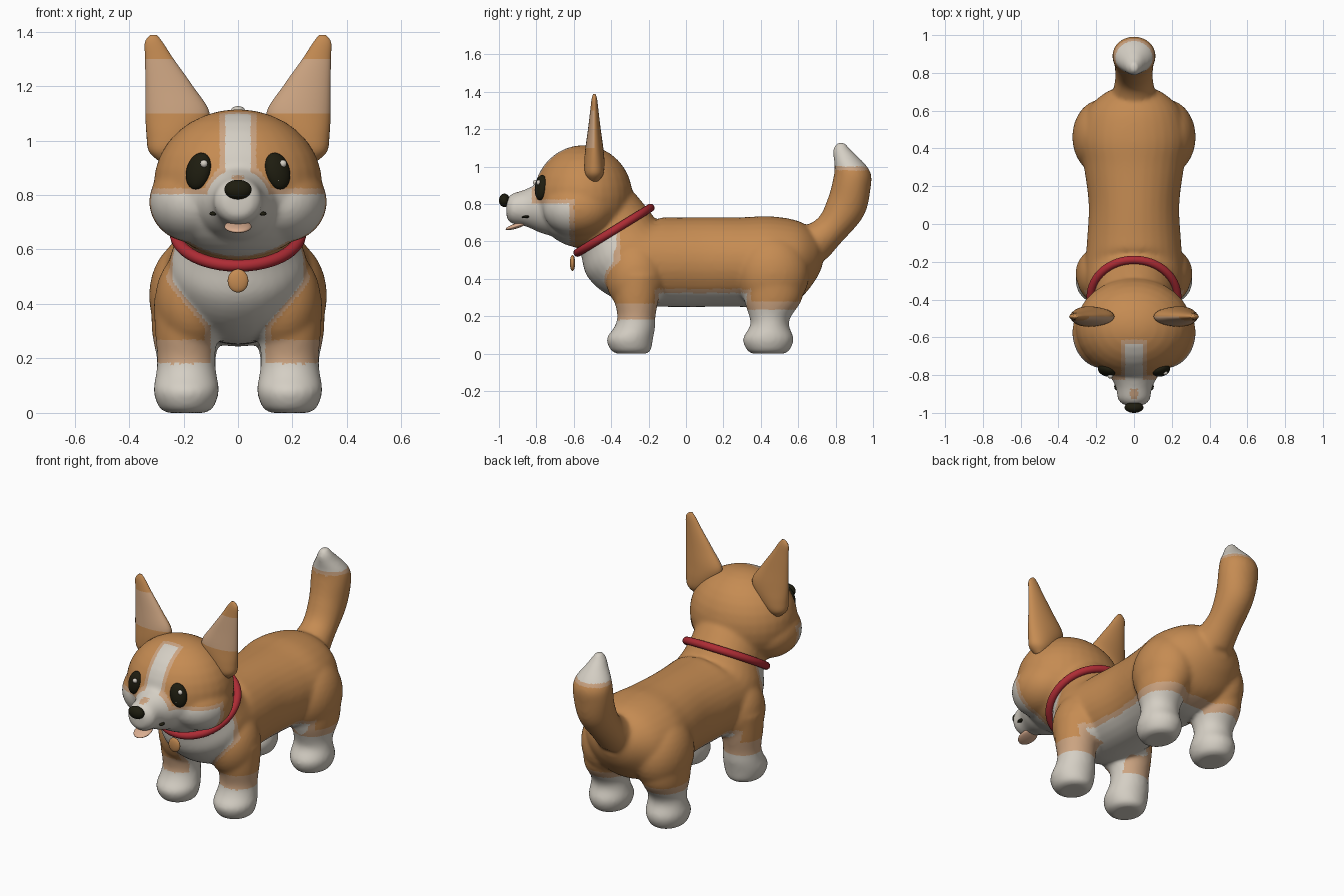
import bpy, bmesh, math
from mathutils import Matrix, Vector, Euler

cube = bpy.data.objects.get("Cube")
if cube:
    bpy.data.objects.remove(cube, do_unlink=True)


def material(name, rgb):
    m = bpy.data.materials.new(name)
    m.use_nodes = True
    m.diffuse_color = (*rgb, 1)
    for node in m.node_tree.nodes:
        if node.type == 'BSDF_PRINCIPLED':
            node.inputs["Base Color"].default_value = (*rgb, 1)
            node.inputs["Roughness"].default_value = 0.6
    return m


ORANGE = material("orange fur", (0.56, 0.26, 0.085))
WHITE = material("white fur", (0.66, 0.62, 0.55))
TAN = material("tan fur", (0.60, 0.37, 0.22))
BLACK = material("black", (0.013, 0.012, 0.005))
RED = material("red collar", (0.42, 0.025, 0.035))
PINK = material("pink tongue", (0.70, 0.42, 0.28))
FUR = [ORANGE, TAN, WHITE]


def ellipsoid(bm, centre, radii, rot=(0, 0, 0), seg=32):
    turn = Euler([math.radians(a) for a in rot]).to_matrix().to_4x4()
    mat = Matrix.Translation(centre) @ turn @ Matrix.Diagonal((*radii, 1))
    bmesh.ops.create_uvsphere(bm, u_segments=seg, v_segments=seg // 2, radius=1, matrix=mat)


def refine(rings, n=5):
    # spline through the rings
    out = []
    last = len(rings) - 1
    for i in range(last):
        quad = [rings[max(0, min(last, i + k))] for k in (-1, 0, 1, 2)]
        for j in range(n):
            t = j / n
            out.append([b + 0.5 * t * (c - a + t * (2*a - 5*b + 4*c - d + t * (3*(b - c) + d - a)))
                        for a, b, c, d in zip(*quad)])
    return out + [rings[-1]]


def loft(bm, rings, x=0, seg=32):
    # ring: x offset, y, z, half width, half depth, pitch in degrees
    loops = []
    for rx, y, z, a, b, pitch in refine(rings):
        p = math.radians(pitch)
        loop = []
        for k in range(seg):
            t = math.tau * k / seg
            d = b * math.sin(t)
            loop.append(bm.verts.new((x + rx + a * math.cos(t), y + d * math.cos(p), z + d * math.sin(p))))
        loops.append(loop)
    faces = [bm.faces.new(loops[0][::-1]), bm.faces.new(loops[-1])]
    for lo, hi in zip(loops, loops[1:]):
        for k in range(seg):
            m = (k + 1) % seg
            faces.append(bm.faces.new((lo[k], lo[m], hi[m], hi[k])))
    bmesh.ops.recalc_face_normals(bm, faces=faces)


def finish(name, bm, mats):
    mesh = bpy.data.meshes.new(name)
    for f in bm.faces:
        f.smooth = True
    bm.to_mesh(mesh)
    bm.free()
    for m in mats:
        mesh.materials.append(m)
    obj = bpy.data.objects.new(name, mesh)
    bpy.context.collection.objects.link(obj)
    return obj


def blob(name, mat, *args, **kw):
    bm = bmesh.new()
    ellipsoid(bm, *args, **kw)
    return finish(name, bm, [mat])


# Body: neck and torso, running from the head to the rump
bm = bmesh.new()
loft(bm, [(0, -.46, .78, .20, .20, 25), (0, -.385, .66, .215, .215, 32), (0, -.34, .56, .25, .24, 40),
          (0, -.25, .50, .26, .24, 65), (0, -.10, .49, .25, .24, 90), (0, .10, .49, .24, .24, 90),
          (0, .30, .49, .265, .24, 90), (0, .45, .49, .29, .245, 90), (0, .60, .50, .25, .21, 90),
          (0, .69, .52, .16, .13, 90), (0, .73, .53, .07, .06, 90)])

# Tail
loft(bm, [(0, .66, .58, .12, .12, -40), (0, .768, .66, .10, .09, -43), (0, .855, .785, .105, .107, -25),
          (0, .888, .915, .115, .104, -18), (0, .89, .99, .105, .097, -10), (0, .85, 1.06, .06, .063, 0),
          (0, .83, 1.10, .038, .042, 0), (0, .83, 1.13, .018, .02, 0)])

# Head, muzzle, cheeks, shoulders, thighs and legs
ellipsoid(bm, (0, -.55, .84), (.31, .265, .275))
loft(bm, [(0, -.96, .775, .05, .05, 90), (0, -.93, .775, .085, .08, 90), (0, -.86, .78, .098, .098, 90),
          (0, -.76, .78, .15, .14, 90), (0, -.62, .78, .18, .17, 90)])
for s in (-1, 1):
    ellipsoid(bm, (s * .165, -.575, .775), (.162, .19, .15))
    ellipsoid(bm, (s * .165, -.27, .41), (.14, .16, .19))
    ellipsoid(bm, (s * .17, .46, .43), (.157, .2, .21))
    loft(bm, [(0, -.29, 0, .07, .08, 0), (0, -.295, .02, .10, .108, 0), (0, -.30, .08, .12, .124, 0),
              (0, -.275, .14, .112, .11, 0), (0, -.265, .20, .106, .102, 0), (0, -.265, .30, .115, .12, 0),
              (0, -.26, .42, .12, .13, 0)], x=s * .19)
    loft(bm, [(0, .44, 0, .07, .085, 0), (0, .44, .02, .10, .115, 0), (0, .44, .08, .12, .136, 0),
              (0, .447, .15, .11, .104, 0), (0, .45, .20, .108, .112, 0), (0, .465, .29, .125, .155, 0),
              (0, .465, .42, .13, .17, 0)], x=s * .19)
body = finish("body", bm, [])

# Blend the parts into one smooth skin
remesh = body.modifiers.new("blend", 'REMESH')
remesh.mode = 'VOXEL'
remesh.voxel_size = 0.0105
remesh.use_smooth_shade = True
relax = body.modifiers.new("relax", 'SMOOTH')
relax.factor = 0.5
relax.iterations = 14
graph = bpy.context.evaluated_depsgraph_get()
skin = bpy.data.meshes.new_from_object(body.evaluated_get(graph))
body.modifiers.clear()
body.data = skin
skin.materials.clear()
for m in FUR:
    skin.materials.append(m)


def marking(c, n):
    # signed distance to the white markings, with a tan border around them
    x, y, z = abs(c.x), c.y, c.z
    if z - .66 > .615 * (y + .385):
        if x < .02 and -.93 < y < -.87 and n.z > .5:
            return 1
        d = min(max(z - .805, y + .62), max(x - .045, y + .635), y + .825)
    else:
        bib = max(x - .24 + .85 * max(0, .48 - z), y + .37)
        belly = max(z - .325, min(abs(y - .09) - .235, max(x - .1, y - .5)))
        leg = (z - .18) * .25 if y < .1 else (z - .235) * .5
        tip = 1.0 - z if y > .6 else 1
        d = min(bib, belly, leg, tip)
    return 2 if d < 0 else 1 if d < .022 else 0


for f in skin.polygons:
    f.use_smooth = True
    f.material_index = marking(f.center, f.normal)

for s, side in ((-1, "right"), (1, "left")):
    # Ear with a tan band on its front
    bm = bmesh.new()
    loft(bm, [(s * cx, -.49, z, a, b, 0) for z, cx, a, b in (
        (.92, .265, .02, .02), (.96, .262, .065, .048), (1.02, .238, .098, .054), (1.1, .222, .118, .048),
        (1.2, .253, .087, .034), (1.3, .289, .052, .022), (1.36, .309, .033, .015), (1.388, .31, .012, .007))])
    for f in bm.faces:
        if 1.1 < f.calc_center_median().z < 1.3 and f.normal.y < -.05:
            f.material_index = 1
    finish(side + "_ear", bm, FUR[:2])

    # Eye, its glints, and the corner of the mouth
    blob(side + "_eye", BLACK, (s * .145, -.775, .888), (.047, .03, .069), (-10, -s * 12, s * 25))
    blob(side + "_eye_glint", WHITE, (s * .145 + .02, -.797 + s * .009, .915), (.014, .012, .014), seg=16)
    blob(side + "_eye_small_glint", WHITE, (s * .145 + .003, -.80, .855), (.006, .006, .006), seg=12)
    blob(side + "_mouth_corner", BLACK, (s * .09, -.855, .732), (.014, .024, .007), (8, 0, s * 15), seg=16)

# Nose, tongue and collar tag
blob("nose", BLACK, (0, -.971, .82), (.05, .029, .036))
blob("tongue", PINK, (0, -.905, .684), (.05, .062, .014), (18, 0, 0))
blob("collar_tag", ORANGE, (0, -.607, .485), (.038, .014, .043))

# Collar
bpy.ops.mesh.primitive_torus_add(major_segments=64, minor_segments=16, major_radius=.229, minor_radius=.022,
                                 location=(0, -.385, .66), rotation=(math.radians(31.6), 0, 0))
collar = bpy.context.object
collar.name = "collar"
collar.data.materials.append(RED)
bpy.ops.object.shade_smooth()
